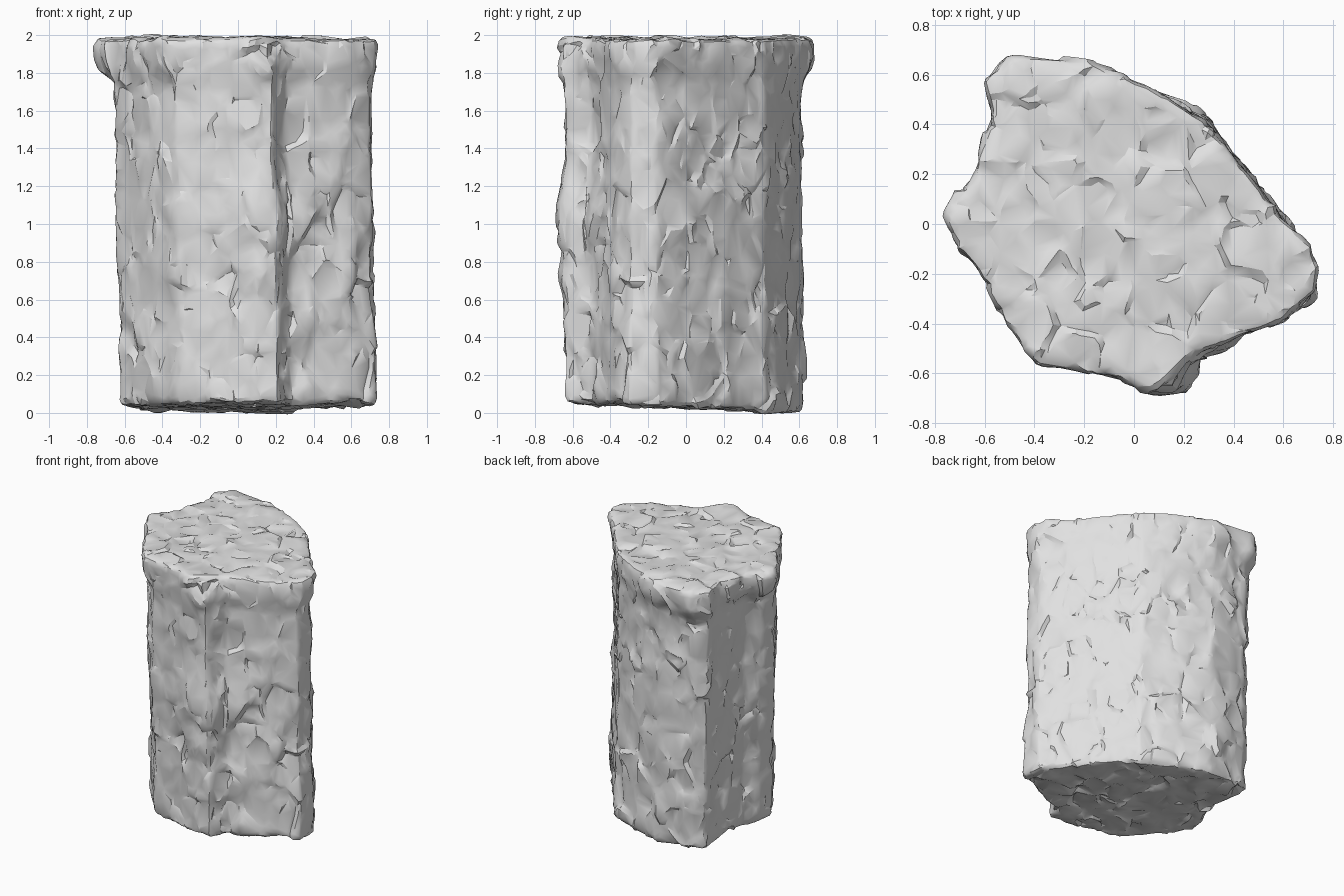
import bpy, bmesh, math
from mathutils import Vector, noise

cube = bpy.data.objects.get("Cube")
if cube:
    bpy.data.objects.remove(cube, do_unlink=True)

# Plan outlines with matching corners: the shaft and its overhanging rim
SHAFT = [(-.55, .54), (-.48, .59), (-.34, .61), (-.19, .615), (.05, .525), (.275, .415), (.49, .145),
         (.715, -.15), (.71, -.295), (.59, -.38), (.26, -.5), (.195, -.64), (.09, -.64), (-.08, -.6),
         (-.32, -.54), (-.46, -.39), (-.58, -.21), (-.645, -.12), (-.625, 0), (-.56, .11), (-.545, .43)]
RIM = [(-.605, .58), (-.51, .68), (-.3, .665), (-.18, .65), (.05, .55), (.28, .425), (.5, .155),
       (.74, -.15), (.73, -.275), (.6, -.39), (.25, -.52), (.17, -.675), (.08, -.665), (-.08, -.615),
       (-.39, -.57), (-.5, -.43), (-.6, -.21), (-.715, -.1), (-.755, .04), (-.66, .18), (-.57, .42)]
SPACING = 0.04


def refine(outline):
    """Add evenly spaced points along the outline, keeping its corners."""
    points = []
    for i in range(len(outline)):
        a, b = Vector(outline[i]), Vector(outline[(i + 1) % len(outline)])
        span = Vector(RIM[(i + 1) % len(RIM)]) - Vector(RIM[i])
        steps = max(2, round(span.length / SPACING))
        points += [a.lerp(b, k / steps) for k in range(steps)]
    return points


def smoothstep(low, high, value):
    t = min(1, max(0, (value - low) / (high - low)))
    return t * t * (3 - 2 * t)


def chip(p):
    """Tilted flat flakes with sloping borders, over a gentle swell."""
    height = 0.012 * noise.noise(p * 2.6)
    for size, depth in ((4.5, 0.06), (8, 0.036)):
        q = Vector((p.x, p.y, p.z * 0.75)) * size
        distances, cells = noise.voronoi(q)
        border = smoothstep(0, 0.18, distances[1] - distances[0])
        height += depth * border * (q - cells[0]).dot(noise.noise_vector(cells[0] * 3.7))
    return height


def bump(p, centre, spread):
    """Soft round swelling about a point."""
    return math.exp(-(p - Vector(centre)).length_squared / spread)


def apply(modifier):
    bpy.ops.object.modifier_apply(modifier=modifier.name)


shaft, rim = refine(SHAFT), refine(RIM)
bm = bmesh.new()


def ring(z, scale=1.0):
    verts = []
    for s, r in zip(shaft, rim):
        # The ledge under the rim is ragged
        ledge = 1.73 + 0.06 * noise.noise(Vector((r.x, r.y, 0)) * 6)
        lean = Vector((0.022 * (1 - z), 0))
        p = (s + lean).lerp(r, smoothstep(ledge, ledge + 0.14, z)) * scale
        tilt = -0.04 * p.y * smoothstep(0.4, 0, z)
        verts.append(bm.verts.new((p.x, p.y, z + tilt)))
    return verts


# Rock body: rings up the wall, closed by a flat base and top
rings = [ring(0.03, 0.96), ring(0.04, 0.985)]
rings += [ring(0.06 + 1.88 * i / 50) for i in range(51)]
rings += [ring(1.968, 0.985), ring(1.98, 0.95)]
for lower, upper in zip(rings, rings[1:]):
    for i in range(len(lower)):
        j = (i + 1) % len(lower)
        bm.faces.new((lower[i], lower[j], upper[j], upper[i]))
bm.faces.new(rings[0])
bm.faces.new(rings[-1])
bmesh.ops.recalc_face_normals(bm, faces=bm.faces)
mesh = bpy.data.meshes.new("rock_pillar")
bm.to_mesh(mesh)
bm.free()
rock = bpy.data.objects.new("rock_pillar", mesh)
bpy.context.collection.objects.link(rock)
bpy.ops.object.select_all(action='DESELECT')
rock.select_set(True)
bpy.context.view_layer.objects.active = rock

# Even grid of faces to carve
grid = rock.modifiers.new("grid", 'REMESH')
grid.mode, grid.voxel_size = 'VOXEL', 0.016
apply(grid)
soften = rock.modifiers.new("soften", 'SMOOTH')
soften.factor, soften.iterations = 0.5, 1
apply(soften)

# Chipped surface, bulges on the front ridge and an overhanging flake beside it
mesh = rock.data
moves = []
for v in mesh.vertices:
    p, n = v.co, v.normal
    amount = chip(p)
    if abs(n.z) < 0.7 and p.y < -0.3:
        amount += 0.035 * bump(p, (0.14, -0.64, 1.05), 0.025)
        amount += 0.035 * bump(p, (0.14, -0.64, 0.72), 0.01)
        if p.x > 0.25:
            across = (p.z - 0.95) - 1.7 * (p.x - 0.35)
            amount += 0.04 * smoothstep(-0.03, 0.03, across) * bump(p, (0.33, -0.5, 1.0), 0.025)
    moves.append(n * amount)
for v, move in zip(mesh.vertices, moves):
    v.co += move

# Reduce to broad facets with crisp chip edges
facets = rock.modifiers.new("facets", 'DECIMATE')
facets.ratio = 0.12
apply(facets)
bpy.ops.object.shade_smooth_by_angle(angle=math.radians(26))

# Plain stone colour
stone = bpy.data.materials.new("pale_grey_stone")
stone.use_nodes = True
grey = (0.75, 0.75, 0.75, 1)
stone.diffuse_color = grey
stone.node_tree.nodes["Principled BSDF"].inputs["Base Color"].default_value = grey
rock.data.materials.append(stone)
